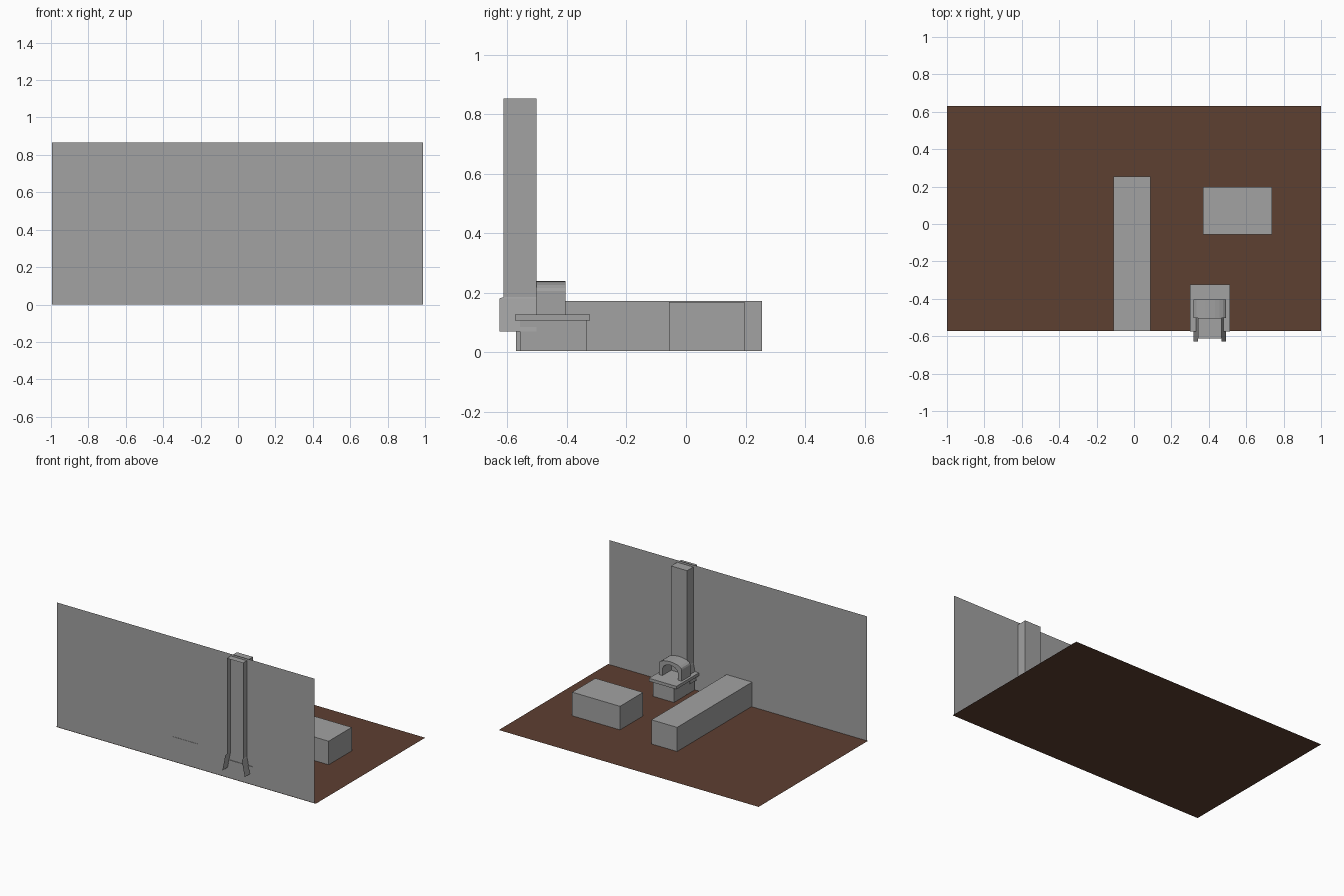
import bpy, bmesh, math

if "Cube" in bpy.data.objects:
    bpy.data.objects.remove(bpy.data.objects["Cube"])


def material(name, rgb):
    m = bpy.data.materials.new(name)
    m.diffuse_color = (*rgb, 1)
    m.use_nodes = True
    m.node_tree.nodes["Principled BSDF"].inputs["Base Color"].default_value = m.diffuse_color
    return m


grey = material("plain grey", (0.36, 0.36, 0.36))
brown = material("brown floor", (0.11, 0.05, 0.031))


def mesh(name, verts, faces, mat=grey, fix_normals=False):
    me = bpy.data.meshes.new(name)
    me.from_pydata(verts, [], faces)
    if fix_normals:
        bm = bmesh.new()
        bm.from_mesh(me)
        bmesh.ops.recalc_face_normals(bm, faces=bm.faces)
        bm.to_mesh(me)
        bm.free()
    me.materials.append(mat)
    ob = bpy.data.objects.new(name, me)
    bpy.context.collection.objects.link(ob)
    return ob


def box(name, x0, x1, y0, y1, z0, z1):
    verts = [(x, y, z) for x in (x0, x1) for y in (y0, y1) for z in (z0, z1)]
    faces = [(0, 1, 3, 2), (4, 6, 7, 5), (0, 4, 5, 1),
             (2, 3, 7, 6), (0, 2, 6, 4), (1, 5, 7, 3)]
    return mesh(name, verts, faces, fix_normals=True)


# Floor and wall are single sheets
mesh("floor", [(-1, -.573, 0), (1, -.573, 0), (1, .63, 0), (-1, .63, 0)],
     [(0, 1, 2, 3)], brown)
mesh("wall", [(-.995, -.57, 0), (.99, -.57, 0), (.99, -.57, .866), (-.995, -.57, .866)],
     [(0, 1, 2, 3)])

# Counters
box("long_counter", -.11, .087, -.572, .255, .004, .172)
box("island_counter", .37, .738, -.057, .197, .004, .168)

# Forge base and table slab
box("hearth_base", .326, .488, -.557, -.333, .004, .106)
box("hearth_slab", .3, .512, -.574, -.323, .106, .127)

# Chimney: three-sided shaft with a flared foot, open at the back
CX = .405
levels = [(.062, -.613, .852), (.062, -.613, .185),
          (.064, -.627, .18), (.086, -.627, .07)]   # half width, back y, z
verts, faces = [], []
for w, back, z in levels:
    verts += [(CX - w, back, z), (CX - w, -.502, z), (CX + w, -.502, z), (CX + w, back, z)]
for i in range(len(levels) - 1):
    for j in range(3):
        a = i * 4 + j
        faces.append((a, a + 1, a + 5, a + 4))
faces.append((0, 3, 2, 1))
mesh("chimney", verts, faces)


# Arched hood: outer and inner outlines extruded along y
def outline(half, spring, top, n=10):
    pts = [(half, .127)]
    pts += [(half * math.cos(math.pi * k / n), spring + (top - spring) * math.sin(math.pi * k / n))
            for k in range(n + 1)]
    return pts + [(-half, .127)]


outer, inner = outline(.088, .205, .239), outline(.06, .17, .215)
n = len(outer)
verts = [(CX + x, y, z) for y in (-.502, -.405) for loop in (outer, inner) for x, z in loop]
faces = []
for i in range(n - 1):
    o0, i0, o1, i1 = i, n + i, 2 * n + i, 3 * n + i
    faces += [(o0, o0 + 1, i0 + 1, i0), (o1, i1, i1 + 1, o1 + 1),
              (o0, o1, o1 + 1, o0 + 1), (i0, i0 + 1, i1 + 1, i1)]
faces += [(0, n, 3 * n, 2 * n), (n - 1, 3 * n - 1, 4 * n - 1, 2 * n - 1)]
mesh("arched_hood", verts, faces, fix_normals=True)
